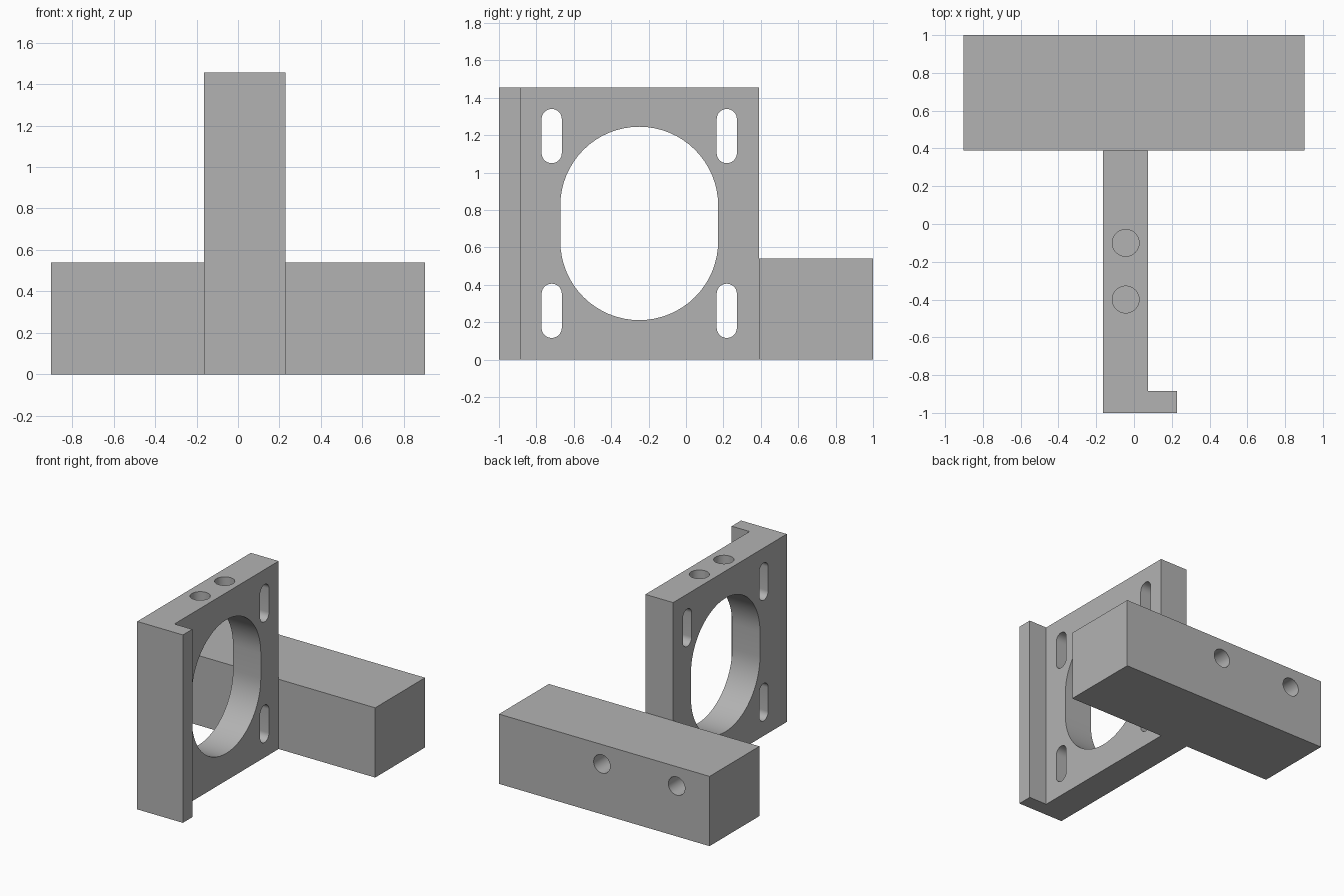
import bpy, bmesh, math
from mathutils import Matrix, Vector

cube = bpy.data.objects.get("Cube")
if cube:
    bpy.data.objects.remove(cube, do_unlink=True)

grey = bpy.data.materials.new("plain grey")
grey.use_nodes = True
colour = (0.45, 0.45, 0.45, 1)
grey.diffuse_color = colour
grey.node_tree.nodes["Principled BSDF"].inputs["Base Color"].default_value = colour

# Axis maps: profile (u, v) plus extrusion w to world x, y, z
ALONG_X = Matrix(((0, 0, 1), (1, 0, 0), (0, 1, 0)))
ALONG_Y = Matrix(((1, 0, 0), (0, 0, 1), (0, 1, 0)))
ALONG_Z = Matrix.Identity(3)


def prism(name, profile, start, end, axes):
    """Extrude a closed profile between two positions along an axis."""
    bm = bmesh.new()
    face = bm.faces.new([bm.verts.new(axes @ Vector((u, v, start))) for u, v in profile])
    grown = bmesh.ops.extrude_face_region(bm, geom=[face])["geom"]
    verts = [g for g in grown if isinstance(g, bmesh.types.BMVert)]
    bmesh.ops.translate(bm, verts=verts, vec=axes @ Vector((0, 0, end - start)))
    bmesh.ops.recalc_face_normals(bm, faces=bm.faces)
    mesh = bpy.data.meshes.new(name)
    bm.to_mesh(mesh)
    bm.free()
    mesh.materials.append(grey)
    ob = bpy.data.objects.new(name, mesh)
    bpy.context.collection.objects.link(ob)
    return ob


def slot(u, v, radius, straight=0.0, steps=32):
    """Upright round-ended outline; a circle when straight is zero."""
    points = []
    for side in (1, -1):
        count = steps + 1 if straight else steps
        for i in range(count):
            a = math.pi * i / steps
            points.append((u + side * radius * math.cos(a),
                           v + side * (radius * math.sin(a) + straight / 2)))
    return points


def cut(target, cutters):
    """Subtract every cutter, then smooth the curved walls."""
    bpy.ops.object.select_all(action="DESELECT")
    bpy.context.view_layer.objects.active = target
    target.select_set(True)
    for cutter in cutters:
        cutter.hide_render = True
        mod = target.modifiers.new("hole", "BOOLEAN")
        mod.operation = "DIFFERENCE"
        mod.solver = "EXACT"
        mod.object = cutter
        bpy.ops.object.modifier_apply(modifier=mod.name)
        bpy.data.objects.remove(cutter, do_unlink=True)
    bpy.ops.object.shade_smooth_by_angle(angle=math.radians(30))


# Upright plate with a front lip
back, front, lip_back, height = 0.39, -1.0, -0.885, 1.455
left, right, lip_edge = -0.163, 0.075, 0.228
plate = prism("upright_plate",
              [(left, front), (lip_edge, front), (lip_edge, lip_back),
               (right, lip_back), (right, back), (left, back)],
              0, height, ALONG_Z)

# Large oval opening, corner slots and blind holes in the top edge
mid_y, mid_z = -0.25, 0.728
holes = [prism("opening_cutter", slot(mid_y, mid_z, 0.422, 0.19), -0.5, 0.5, ALONG_X)]
for sy in (-1, 1):
    for sz in (-1, 1):
        outline = slot(mid_y + sy * 0.468, mid_z + sz * 0.467, 0.054, 0.182, 16)
        holes.append(prism("slot_cutter", outline, -0.5, 0.5, ALONG_X))
    holes.append(prism("top_hole_cutter", slot(-0.044, mid_y + sy * 0.15, 0.071, 0, 24),
                       height - 0.15, height + 0.1, ALONG_Z))
cut(plate, holes)

# Cross bar behind the plate, with two blind holes in its back face
w, bar_top = 0.902, 0.54
bar = prism("cross_bar", [(-w, 0), (w, 0), (w, bar_top), (-w, bar_top)], back, 1, ALONG_Y)
cut(bar, [prism("bar_hole_cutter", slot(x, 0.39, 0.071, 0, 24), 0.7, 1.1, ALONG_Y)
          for x in (0.02, -0.62)])
